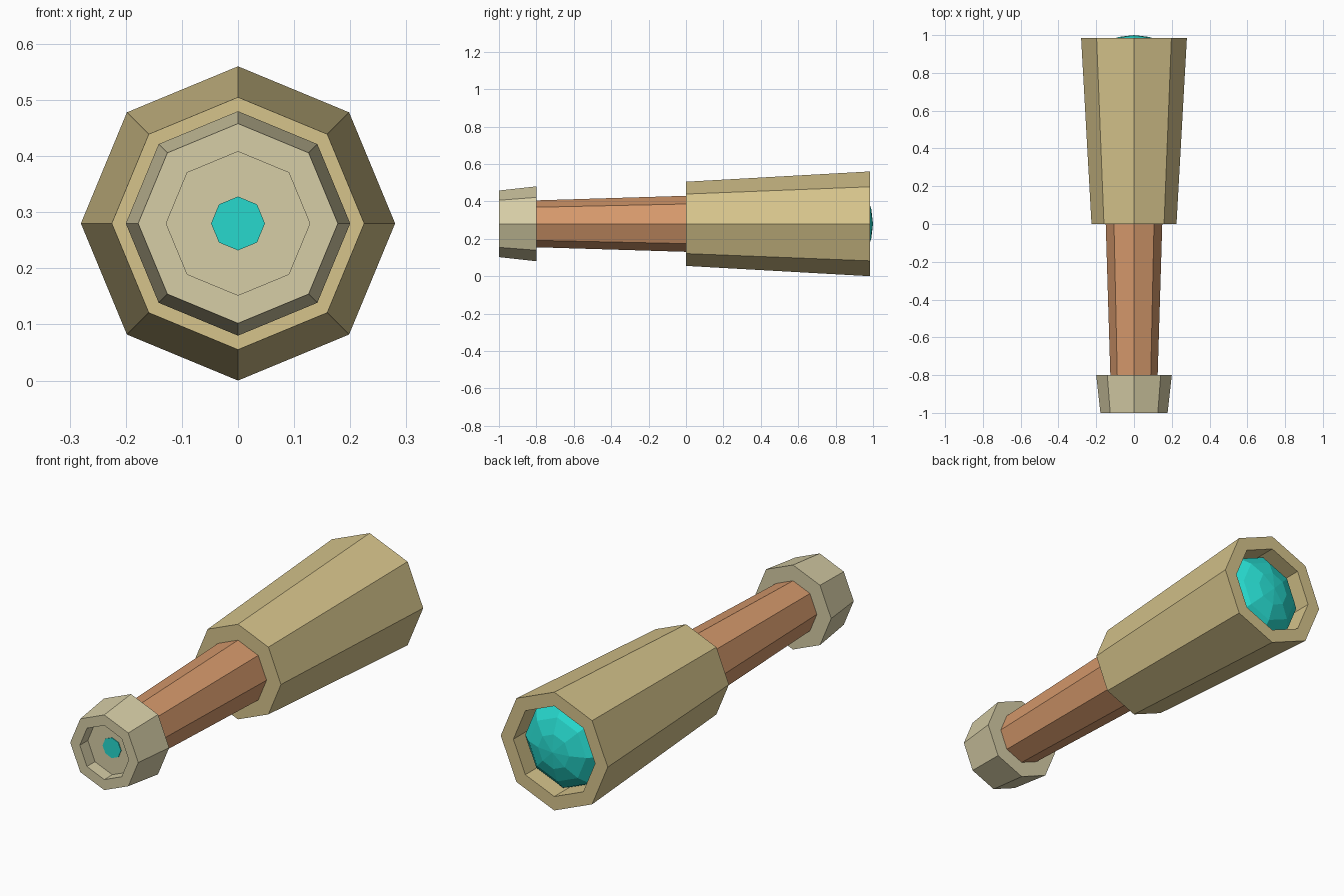
import bpy, bmesh
from math import sin, cos, pi

SIDES = 8
AXIS_Z = 0.28

cube = bpy.data.objects.get("Cube")
if cube:
    bpy.data.objects.remove(cube, do_unlink=True)


def material(name, rgb):
    mat = bpy.data.materials.new(name)
    mat.use_nodes = True
    mat.diffuse_color = (*rgb, 1)
    bsdf = mat.node_tree.nodes["Principled BSDF"]
    bsdf.inputs["Base Color"].default_value = (*rgb, 1)
    bsdf.inputs["Roughness"].default_value = 0.8
    return mat


def lathe(name, profile, mat):
    """Spin (radius, y) points around the long axis; both ends are capped."""
    bm = bmesh.new()
    rings = []
    for r, y in profile:
        if r == 0:
            rings.append([bm.verts.new((0, y, 0))] * SIDES)
        else:
            rings.append([bm.verts.new((r * cos(2 * pi * i / SIDES), y,
                                        r * sin(2 * pi * i / SIDES)))
                          for i in range(SIDES)])
    for a, b in zip(rings, rings[1:]):
        for i in range(SIDES):
            j = (i + 1) % SIDES
            corners = dict.fromkeys((a[i], a[j], b[j], b[i]))
            bm.faces.new(list(corners))
    for ring in (rings[0], rings[-1]):
        if len(set(ring)) == SIDES:
            bm.faces.new(ring)
    bmesh.ops.recalc_face_normals(bm, faces=bm.faces)
    mesh = bpy.data.meshes.new(name)
    bm.to_mesh(mesh)
    bm.free()
    mesh.materials.append(mat)
    obj = bpy.data.objects.new(name, mesh)
    obj.location.z = AXIS_Z
    bpy.context.collection.objects.link(obj)
    return obj


brass = material("brass", (0.67, 0.55, 0.26))
pale = material("pale_metal", (0.67, 0.61, 0.38))
copper = material("copper", (0.67, 0.32, 0.15))
glass = material("teal_glass", (0.02, 0.69, 0.61))

# Wide barrel with a recessed front opening
lathe("barrel", [(0.225, 0), (0.28, 0.985), (0.214, 0.985), (0.214, 0.87)], brass)

# Narrow draw tube
lathe("draw_tube", [(0.125, -0.81), (0.15, 0.01)], copper)

# Eyepiece collar with a shallow recess
lathe("eyepiece", [(0.2, -0.8), (0.178, -1), (0.128, -1), (0.128, -0.94)], pale)

# Domed main lens
dome = [(0.214 * cos(k * pi / 8), 0.87 + 0.13 * sin(k * pi / 8)) for k in range(4)]
lathe("main_lens", dome + [(0, 1)], glass)

# Small flat lens in the eyepiece
lathe("eyepiece_lens", [(0.048, -0.939), (0.048, -0.944)], glass)
